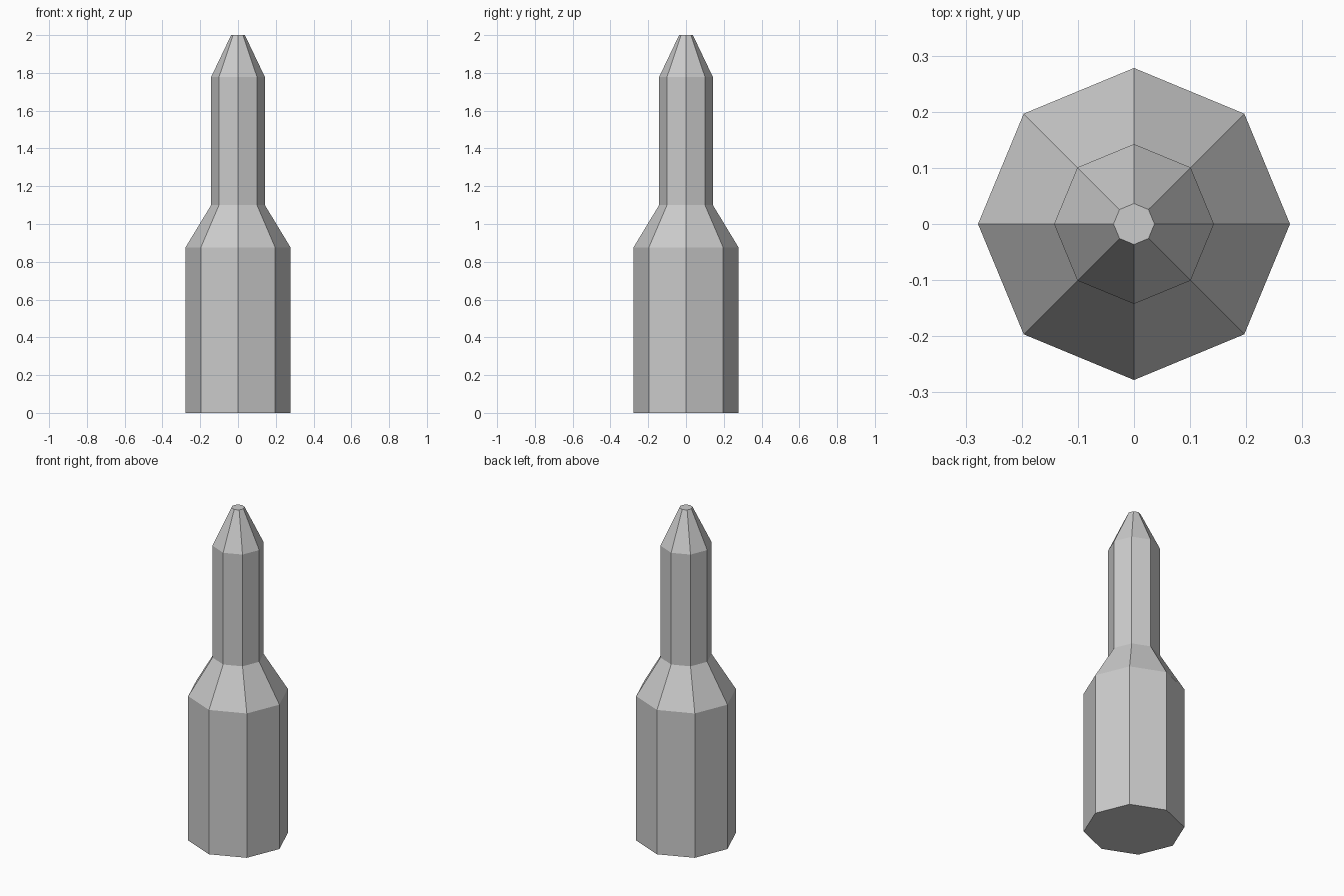
import bpy
import bmesh
from math import cos, sin, pi

if "Cube" in bpy.data.objects:
    bpy.data.objects.remove(bpy.data.objects["Cube"])

SIDES = 8

# Profile from base to tip: (radius, height)
PROFILE = [
    (0.278, 0.0),     # base
    (0.278, 0.876),   # top of wide body
    (0.1425, 1.10),   # shoulder
    (0.1425, 1.778),  # top of neck
    (0.0365, 2.0),    # tip
]


def lathe(name, profile, sides):
    """Stack polygon rings along z, bridge them and cap both ends."""
    bm = bmesh.new()
    rings = [[bm.verts.new((r * cos(2 * pi * i / sides), r * sin(2 * pi * i / sides), z))
              for i in range(sides)] for r, z in profile]
    for low, high in zip(rings, rings[1:]):
        for i in range(sides):
            j = (i + 1) % sides
            bm.faces.new((low[i], low[j], high[j], high[i]))
    bm.faces.new(rings[0][::-1])
    bm.faces.new(rings[-1])
    mesh = bpy.data.meshes.new(name)
    bm.to_mesh(mesh)
    bm.free()
    obj = bpy.data.objects.new(name, mesh)
    bpy.context.collection.objects.link(obj)
    return obj


# Eight-sided bottle-like body with neck and tapered tip
lathe("tapered_bottle", PROFILE, SIDES)
